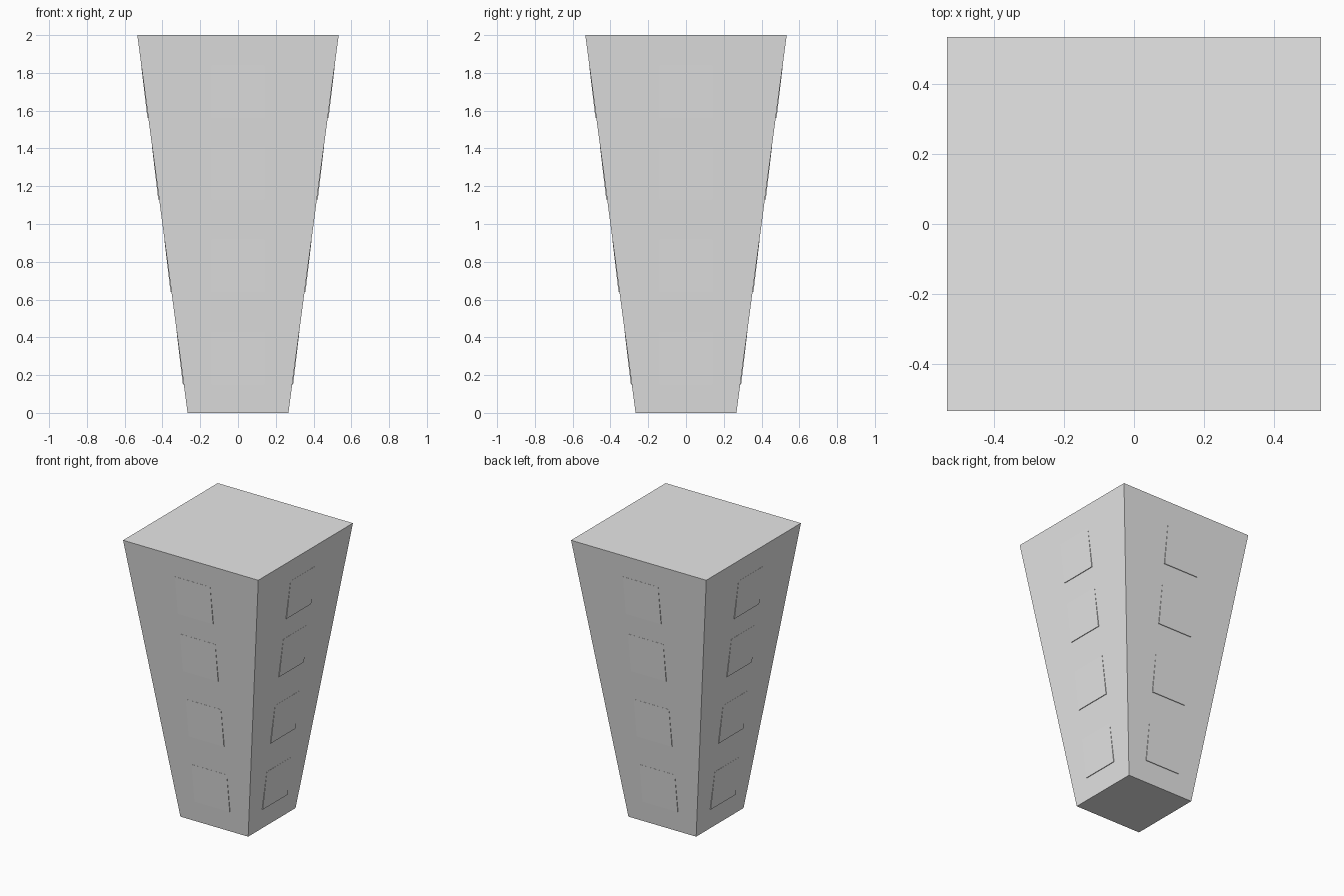
import bpy
import bmesh
import math
from mathutils import Matrix

cube = bpy.data.objects.get("Cube")
if cube:
    bpy.data.objects.remove(cube, do_unlink=True)

HEIGHT, BASE, TOP = 2.0, 0.267, 0.533      # tower height, half widths
SIZE = 0.278                               # window side
SILLS = (0.15, 0.64, 1.13, 1.56)           # window bottom heights

grey = bpy.data.materials.new("plain grey")
grey.use_nodes = True
grey.diffuse_color = (0.8, 0.8, 0.8, 1)
grey.node_tree.nodes["Principled BSDF"].inputs["Base Color"].default_value = (0.8, 0.8, 0.8, 1)


def wall(z):
    """Half width of the tower at a height."""
    return BASE + (TOP - BASE) * z / HEIGHT


def make_object(name, bm):
    bmesh.ops.recalc_face_normals(bm, faces=bm.faces)
    mesh = bpy.data.meshes.new(name)
    bm.to_mesh(mesh)
    bm.free()
    mesh.materials.append(grey)
    obj = bpy.data.objects.new(name, mesh)
    bpy.context.collection.objects.link(obj)
    return obj


# Tower body, widening upward
bm = bmesh.new()
bmesh.ops.create_cube(bm, size=2)
for v in bm.verts:
    z = HEIGHT if v.co.z > 0 else 0
    w = wall(z)
    v.co = (v.co.x * w, v.co.y * w, z)
make_object("tower_body", bm)

# Window plates: bottom edge stands slightly proud, top edge nearly flush
for side, name in enumerate(("front", "left", "back", "right")):
    turn = Matrix.Rotation(side * math.pi / 2, 4, "Z")
    for row, sill in enumerate(SILLS):
        bm = bmesh.new()
        bmesh.ops.create_cube(bm, size=1)
        for v in bm.verts:
            upper, outer = v.co.z > 0, v.co.y < 0
            z = sill + SIZE * upper
            proud = (0.001 if upper else 0.005) if outer else -0.003
            v.co = (v.co.x * SIZE, -wall(z) - proud, z)
        bmesh.ops.transform(bm, matrix=turn, verts=bm.verts)
        make_object(f"{name}_window_{row + 1}", bm)
